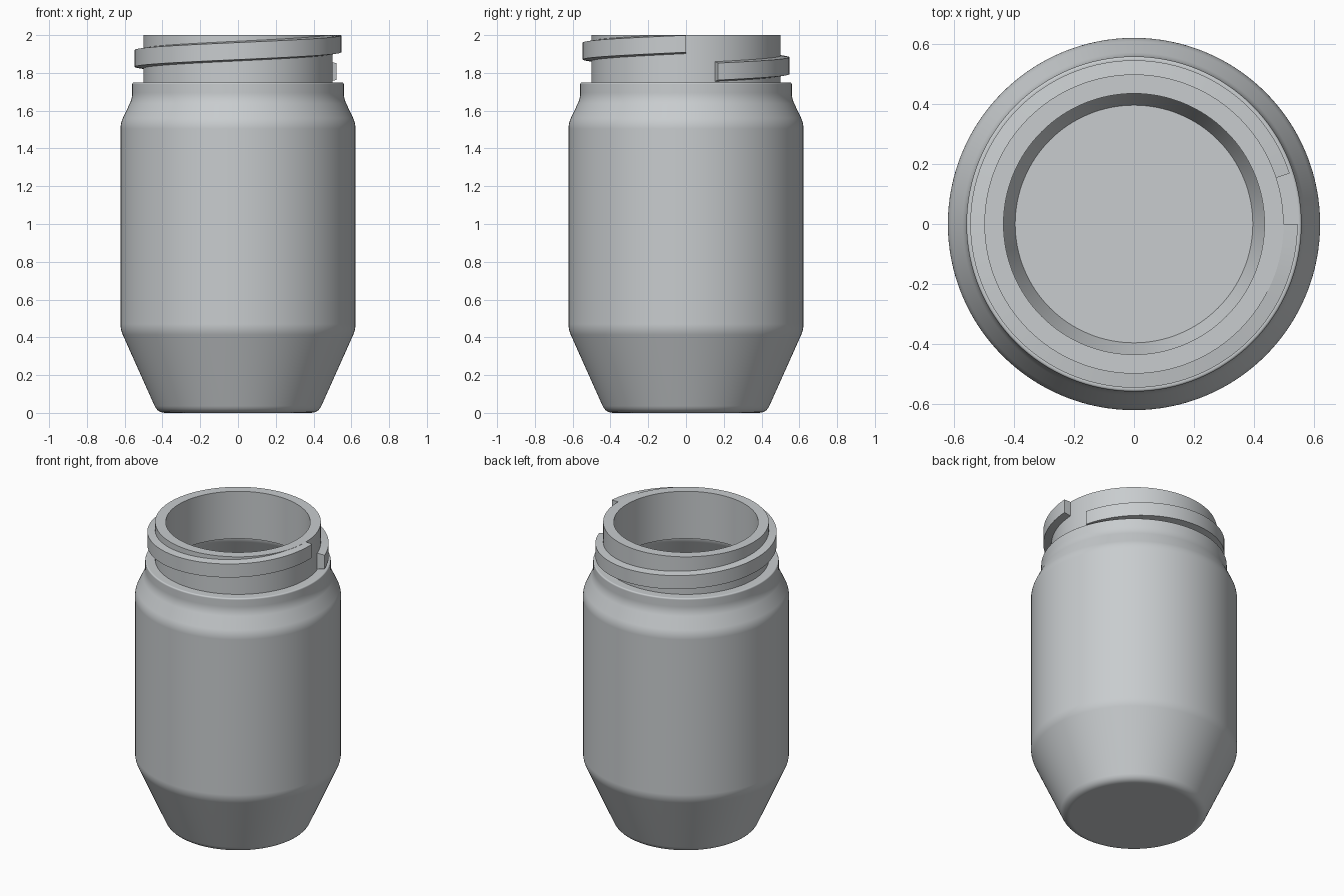
import bpy, bmesh, math
from mathutils import Vector

if "Cube" in bpy.data.objects:
    bpy.data.objects.remove(bpy.data.objects["Cube"])

SEGMENTS = 128

plastic = bpy.data.materials.new("light grey plastic")
plastic.diffuse_color = (0.58, 0.605, 0.62, 1)
plastic.use_nodes = True
plastic.node_tree.nodes["Principled BSDF"].inputs["Base Color"].default_value = plastic.diffuse_color


def rounded(points, steps=5):
    """Profile of (radius, z, corner length) with each marked corner rounded."""
    out = []
    for i, (r, z, cut) in enumerate(points):
        p = Vector((r, z))
        if not cut:
            out.append(p)
            continue
        prev, nxt = Vector(points[i - 1][:2]), Vector(points[i + 1][:2])
        a = p + (prev - p).normalized() * cut
        b = p + (nxt - p).normalized() * cut
        for k in range(steps + 1):
            t = k / steps
            out.append(a * (1 - t) ** 2 + p * 2 * t * (1 - t) + b * t * t)
    return out


def finish(name, bm):
    bmesh.ops.recalc_face_normals(bm, faces=bm.faces)
    mesh = bpy.data.meshes.new(name)
    bm.to_mesh(mesh)
    bm.free()
    mesh.materials.append(plastic)
    obj = bpy.data.objects.new(name, mesh)
    bpy.context.collection.objects.link(obj)
    bpy.ops.object.select_all(action='DESELECT')
    obj.select_set(True)
    bpy.context.view_layer.objects.active = obj
    bpy.ops.object.shade_smooth_by_angle(angle=math.radians(30))
    weighted = obj.modifiers.new("even shading", 'WEIGHTED_NORMAL')
    weighted.keep_sharp = True
    return obj


def ring(bm, r, z):
    angles = [2 * math.pi * i / SEGMENTS for i in range(SEGMENTS)]
    return [bm.verts.new((r * math.cos(a), r * math.sin(a), z)) for a in angles]


# Hollow jar: outside from base to rim, then inside from rim to floor
outside = [(0.425, 0, 0.04), (0.622, 0.44, 0.03), (0.622, 1.535, 0.03),
           (0.56, 1.665, 0.03), (0.56, 1.75, 0.01), (0.5, 1.75, 0), (0.5, 2, 0)]
inside = [(0.436, 2, 0), (0.436, 1.685, 0), (0.495, 1.685, 0.01), (0.495, 1.65, 0.02),
          (0.557, 1.52, 0.03), (0.557, 0.453, 0.03), (0.397, 0.065, 0)]
profile = rounded([(0, 0, 0)] + outside + inside)[1:]
bm = bmesh.new()
rings = [ring(bm, p.x, p.y) for p in profile]
for lo, hi in zip(rings, rings[1:]):
    for i in range(SEGMENTS):
        j = (i + 1) % SEGMENTS
        bm.faces.new((lo[i], lo[j], hi[j], hi[i]))
bm.faces.new(rings[0])
bm.faces.new(rings[-1])
finish("jar", bm)

# Screw thread: a slightly tapered strip climbing almost one turn round the neck
START, PITCH = math.radians(18), 0.155
section = [(0.49, -0.054), (0.547, -0.045), (0.547, 0.045), (0.49, 0.054)]
bm = bmesh.new()
strip = []
for i in range(121):
    a = START + (2 * math.pi - START) * i / 120
    mid = 1.807 + PITCH * (a - START) / (2 * math.pi)
    strip.append([bm.verts.new((r * math.cos(a), r * math.sin(a), min(mid + z, 2)))
                  for r, z in section])
for a, b in zip(strip, strip[1:]):
    for k in range(4):
        n = (k + 1) % 4
        bm.faces.new((a[k], a[n], b[n], b[k]))
bm.faces.new(strip[0])
bm.faces.new(strip[-1])
finish("screw_thread", bm)
